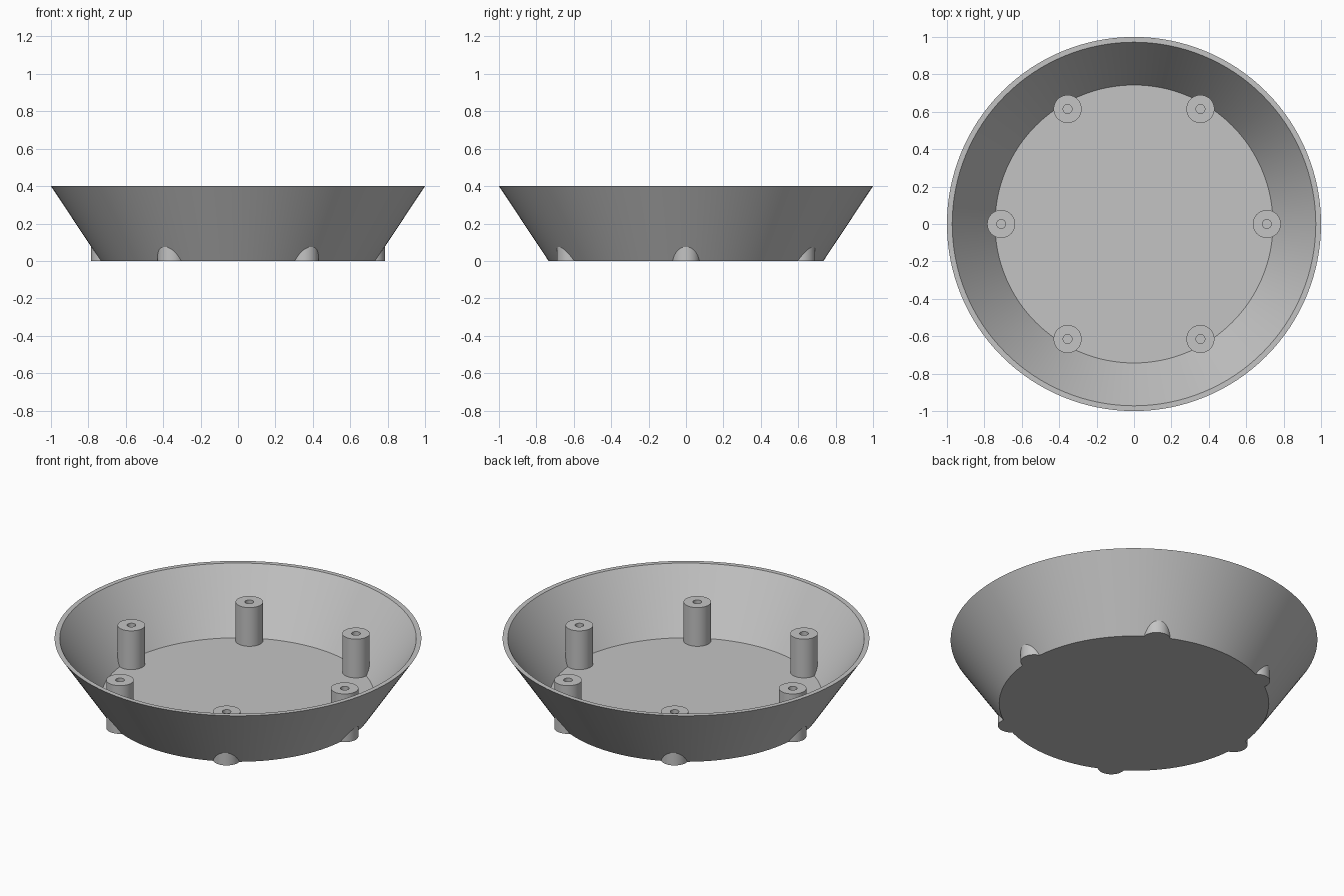
import bpy, bmesh
from math import cos, sin, tau, radians

cube = bpy.data.objects.get("Cube")
if cube:
    bpy.data.objects.remove(cube, do_unlink=True)

# Single plain grey
GREY = (0.55, 0.55, 0.55, 1.0)
grey = bpy.data.materials.new("light_grey")
grey.use_nodes = True
grey.diffuse_color = GREY
grey.node_tree.nodes["Principled BSDF"].inputs["Base Color"].default_value = GREY


def lathe(name, profile, segments, location=(0, 0, 0)):
    """Turn an (r, z) profile around z and cap both open ends."""
    bm = bmesh.new()
    rings = [[bm.verts.new((r * cos(tau * i / segments), r * sin(tau * i / segments), z))
              for i in range(segments)] for r, z in profile]
    for low, high in zip(rings, rings[1:]):
        for i in range(segments):
            j = (i + 1) % segments
            bm.faces.new((low[i], low[j], high[j], high[i]))
    bm.faces.new(rings[0][::-1])
    bm.faces.new(rings[-1])
    bmesh.ops.recalc_face_normals(bm, faces=bm.faces)
    mesh = bpy.data.meshes.new(name)
    bm.to_mesh(mesh)
    bm.free()
    mesh.materials.append(grey)
    obj = bpy.data.objects.new(name, mesh)
    obj.location = location
    bpy.context.collection.objects.link(obj)
    bpy.ops.object.select_all(action='DESELECT')
    obj.select_set(True)
    bpy.context.view_layer.objects.active = obj
    bpy.ops.object.shade_smooth_by_angle(angle=radians(30))
    return obj


HEIGHT, FLOOR = 0.4, 0.057

# Flared dish with a thin wall and a thick floor
lathe("dish", [(0.735, 0), (1.0, HEIGHT), (0.972, HEIGHT), (0.743, FLOOR)], 128)

# Six hollow screw posts around the floor, poking through the wall below
POST_RING, POST_R, HOLE_R, POST_TOP = 0.71, 0.075, 0.024, 0.29
for k in range(6):
    a = tau * k / 6
    lathe(f"screw_post_{k + 1}",
          [(POST_R, 0), (POST_R, POST_TOP), (HOLE_R, POST_TOP), (HOLE_R, FLOOR + 0.002)],
          48, (POST_RING * cos(a), POST_RING * sin(a), 0))
